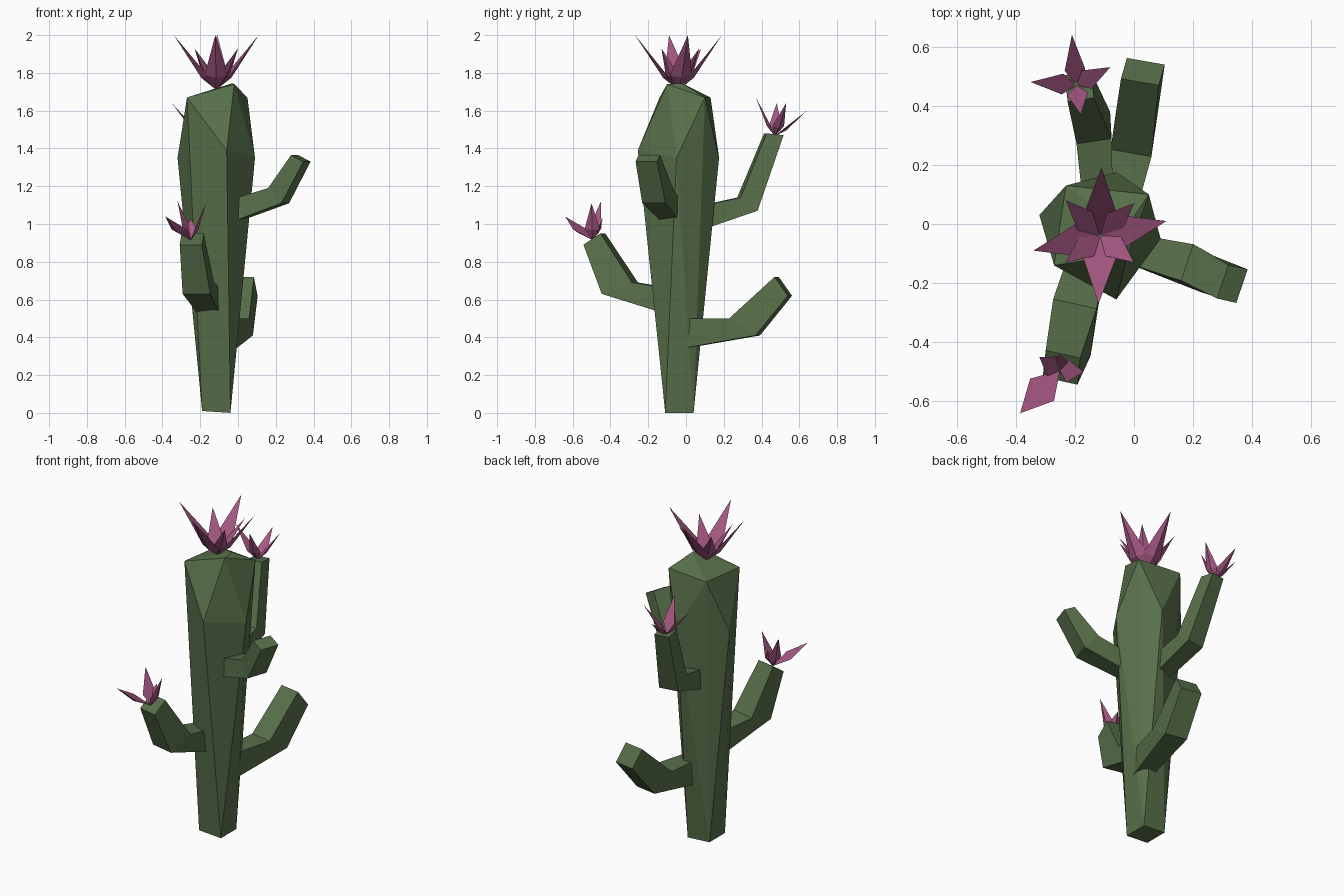
import bpy, bmesh
from mathutils import Vector as V

if "Cube" in bpy.data.objects:
    bpy.data.objects.remove(bpy.data.objects["Cube"])


def material(name, rgb):
    m = bpy.data.materials.new(name)
    m.diffuse_color = (*rgb, 1)
    m.use_nodes = True
    m.node_tree.nodes["Principled BSDF"].inputs["Base Color"].default_value = m.diffuse_color
    return m


GREEN = material("cactus green", (0.098, 0.162, 0.069))
PINK = material("blossom pink", (0.39, 0.10, 0.235))


def finish(bm, name, mat):
    bmesh.ops.recalc_face_normals(bm, faces=bm.faces)
    me = bpy.data.meshes.new(name)
    bm.to_mesh(me)
    bm.free()
    me.materials.append(mat)
    ob = bpy.data.objects.new(name, me)
    bpy.context.collection.objects.link(ob)


def add_hull(bm, pts):
    vs = [bm.verts.new(p) for p in pts]
    res = bmesh.ops.convex_hull(bm, input=vs, use_existing_faces=False)
    loose = {g for g in res["geom_interior"] + res["geom_unused"]
             if isinstance(g, bmesh.types.BMVert) and not g.link_faces}
    for v in loose:
        bm.verts.remove(v)


# Trunk: square foot, wider twisted square, faceted shoulder
bm = bmesh.new()
add_hull(bm, [
    (-0.19, -0.11, 0.01), (-0.04, -0.11, 0), (-0.04, 0.04, 0), (-0.19, 0.04, 0.01),
    (-0.06, -0.255, 1.39), (0.09, -0.05, 1.35), (-0.06, 0.175, 1.35), (-0.32, 0.03, 1.35),
    (-0.27, -0.14, 1.67), (0.05, 0.10, 1.67), (-0.23, 0.13, 1.67),
    (-0.02, -0.10, 1.74), (-0.03, -0.02, 1.745)])
finish(bm, "trunk", GREEN)


# Arms: bent four-sided tubes, each ring given by its inner and outer point
def arm(name, rings, widths):
    bm = bmesh.new()
    d = V(rings[-1][1]) - V(rings[0][1])
    side = d.cross(V((0, 0, 1))).normalized()
    loops = []
    for (a, b), w in zip(rings, widths):
        a, b = V(a), V(b)
        loops.append([bm.verts.new(p) for p in
                      (a - side * w, a + side * w, b + side * w, b - side * w)])
    for p, q in zip(loops, loops[1:]):
        for i in range(4):
            j = (i + 1) % 4
            bm.faces.new((p[i], p[j], q[j], q[i]))
    bm.faces.new(loops[0][::-1])
    bm.faces.new(loops[-1])
    finish(bm, name, GREEN)


arm("right_arm", [((-0.02, -0.08, 1.13), (-0.02, -0.08, 1.01)),
                  ((0.18, -0.13, 1.19), (0.25, -0.17, 1.11)),
                  ((0.30, -0.195, 1.365), (0.365, -0.21, 1.33))], (0.05, 0.065, 0.06))
arm("low_back_arm", [((-0.06, -0.02, 0.50), (-0.06, -0.02, 0.34)),
                     ((-0.01, 0.24, 0.50), (0.01, 0.38, 0.41)),
                     ((0.02, 0.48, 0.72), (0.04, 0.55, 0.62))], (0.05, 0.07, 0.065))
arm("front_arm", [((-0.15, -0.08, 0.66), (-0.15, -0.08, 0.52)),
                  ((-0.20, -0.27, 0.69), (-0.22, -0.43, 0.63)),
                  ((-0.24, -0.44, 0.95), (-0.25, -0.53, 0.89))], (0.06, 0.075, 0.06))
arm("high_back_arm", [((-0.12, 0.05, 1.09), (-0.12, 0.05, 0.96)),
                      ((-0.135, 0.28, 1.14), (-0.14, 0.37, 1.07)),
                      ((-0.18, 0.42, 1.48), (-0.19, 0.51, 1.47))], (0.05, 0.06, 0.045))


# Blossoms: pointed kite petals with a slight keel, fanning out of one point
def blossom(name, base, petals):
    bm = bmesh.new()
    base = V(base)
    for tip, w, f in petals:
        tip = V(tip)
        axis = tip - base
        side = axis.cross(V((0, 0, 1))).normalized()
        out = axis.cross(side).normalized()
        if out.z > 0:
            out = -out
        mid = base + axis * f
        add_hull(bm, [base, mid - side * w, mid + side * w, tip, mid + out * w * 0.4])
    finish(bm, name, PINK)


outer = [(-0.34, -0.09), (-0.11, 0.19), (0.11, 0.01), (-0.12, -0.27)]
inner = [(-0.23, 0.08), (0.0, 0.07), (0.0, -0.13), (-0.23, -0.13)]
blossom("top_blossom", (-0.115, -0.04, 1.71),
        [((x, y, 2.0), 0.06, 0.27) for x, y in outer] +
        [((x, y, 1.93), 0.045, 0.35) for x, y in inner])
blossom("back_blossom", (-0.195, 0.47, 1.465),
        [((-0.35, 0.48, 1.64), 0.035, 0.3), ((-0.21, 0.64, 1.60), 0.035, 0.3),
         ((-0.08, 0.53, 1.64), 0.035, 0.3), ((-0.18, 0.37, 1.67), 0.035, 0.3)])
blossom("front_blossom", (-0.25, -0.495, 0.915),
        [((-0.385, -0.64, 1.04), 0.055, 0.45), ((-0.32, -0.45, 1.12), 0.04, 0.3),
         ((-0.17, -0.50, 1.11), 0.04, 0.3), ((-0.25, -0.44, 1.03), 0.035, 0.4)])
